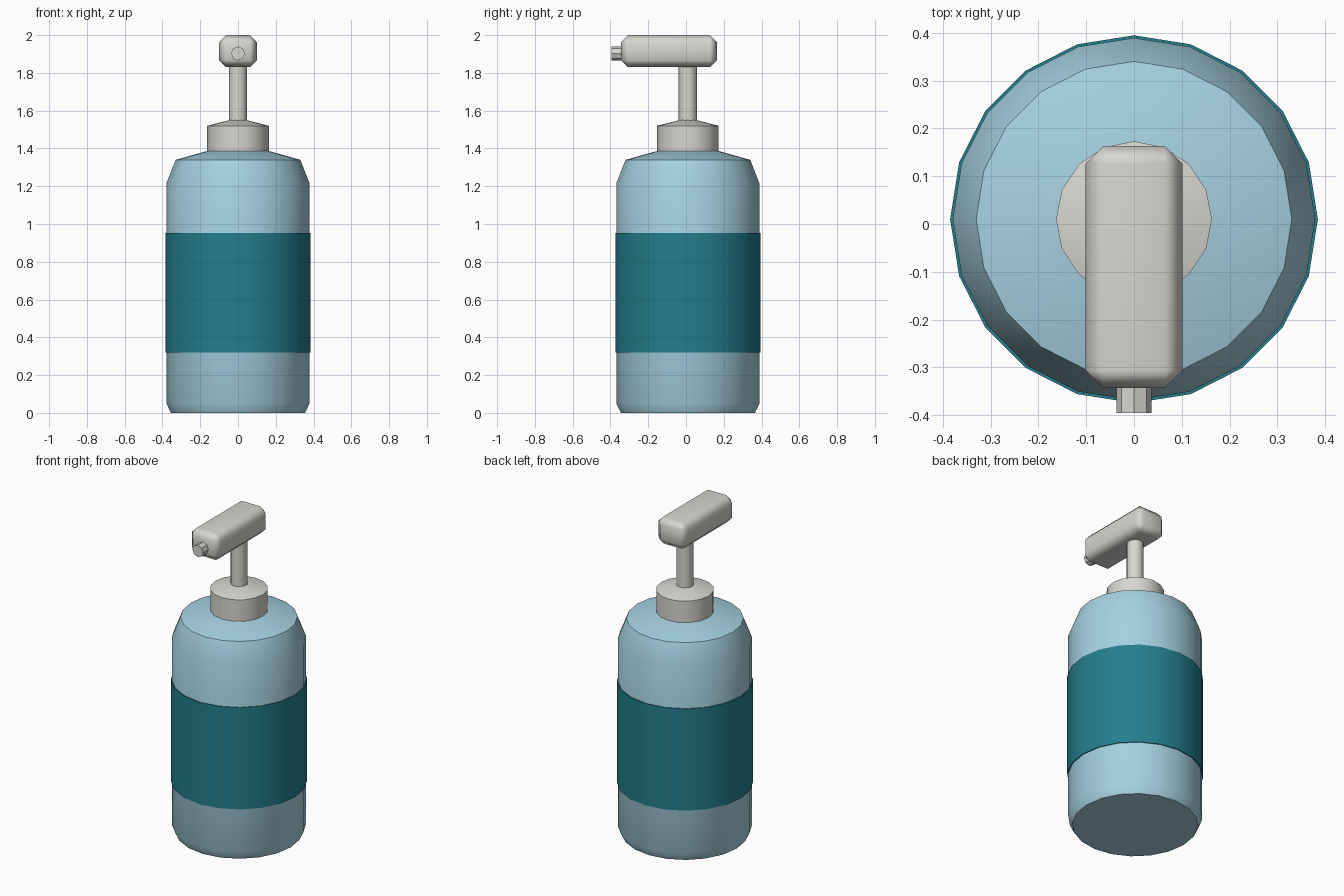
import bpy, math

if "Cube" in bpy.data.objects:
    bpy.data.objects.remove(bpy.data.objects["Cube"], do_unlink=True)

CY = 0.01  # bottle axis offset in y


def material(name, rgb):
    m = bpy.data.materials.new(name)
    m.use_nodes = True
    m.diffuse_color = (*rgb, 1)
    m.node_tree.nodes["Principled BSDF"].inputs["Base Color"].default_value = (*rgb, 1)
    return m


blue = material("pale blue", (0.38, 0.64, 0.75))
teal = material("deep teal", (0.017, 0.21, 0.265))
grey = material("warm light grey", (0.68, 0.67, 0.63))


def finish(obj, name, mat, angle):
    obj.name = name
    obj.data.name = name
    obj.data.materials.append(mat)
    bpy.ops.object.select_all(action='DESELECT')
    obj.select_set(True)
    bpy.context.view_layer.objects.active = obj
    bpy.ops.object.shade_smooth_by_angle(angle=math.radians(angle))
    return obj


def lathe(name, profile, sides, mat, angle=40, loop=False):
    """Spin (radius, z) points about the bottle axis; cap the ends or close the loop."""
    verts, faces = [], []
    for r, z in profile:
        for i in range(sides):
            a = math.tau * i / sides + math.pi / 2
            verts.append((r * math.cos(a), CY + r * math.sin(a), z))
    n = len(profile)
    for k in range(n if loop else n - 1):
        lo, hi = k * sides, (k + 1) % n * sides
        for i in range(sides):
            j = (i + 1) % sides
            faces.append((lo + i, lo + j, hi + j, hi + i))
    if not loop:
        faces.append(tuple(reversed(range(sides))))
        faces.append(tuple(range((n - 1) * sides, n * sides)))
    me = bpy.data.meshes.new(name)
    me.from_pydata(verts, [], faces)
    obj = bpy.data.objects.new(name, me)
    bpy.context.collection.objects.link(obj)
    return finish(obj, name, mat, angle)


# Bottle with chamfered base and sloping shoulder
lathe("bottle", [(0.355, 0), (0.379, 0.05), (0.379, 1.215), (0.33, 1.34), (0.15, 1.39)], 20, blue)

# Label band wrapped around the bottle
lathe("label_band", [(0.372, 0.32), (0.3845, 0.32), (0.3845, 0.953), (0.372, 0.953)],
      20, teal, loop=True)

# Pump collar and stem
lathe("pump_collar", [(0.163, 1.37), (0.163, 1.52), (0.045, 1.55)], 16, grey, angle=30)
lathe("pump_stem", [(0.049, 1.53), (0.049, 1.85)], 10, grey)

# Bevelled pump head
bpy.ops.mesh.primitive_cube_add(size=1, location=(0, -0.09, 1.915))
head = bpy.context.object
head.scale = (0.202, 0.506, 0.17)
bpy.ops.object.transform_apply(location=False, rotation=False, scale=True)
finish(head, "pump_head", grey, 180)
bevel = head.modifiers.new("edge_bevel", 'BEVEL')
bevel.width = 0.037
bevel.segments = 1
head.modifiers.new("flat_panels", 'WEIGHTED_NORMAL').keep_sharp = True

# Spout tip at the front
bpy.ops.mesh.primitive_cylinder_add(vertices=8, radius=0.037, depth=0.08,
                                    location=(0, -0.355, 1.903), rotation=(math.pi / 2, 0, 0))
finish(bpy.context.object, "spout_tip", grey, 30)
